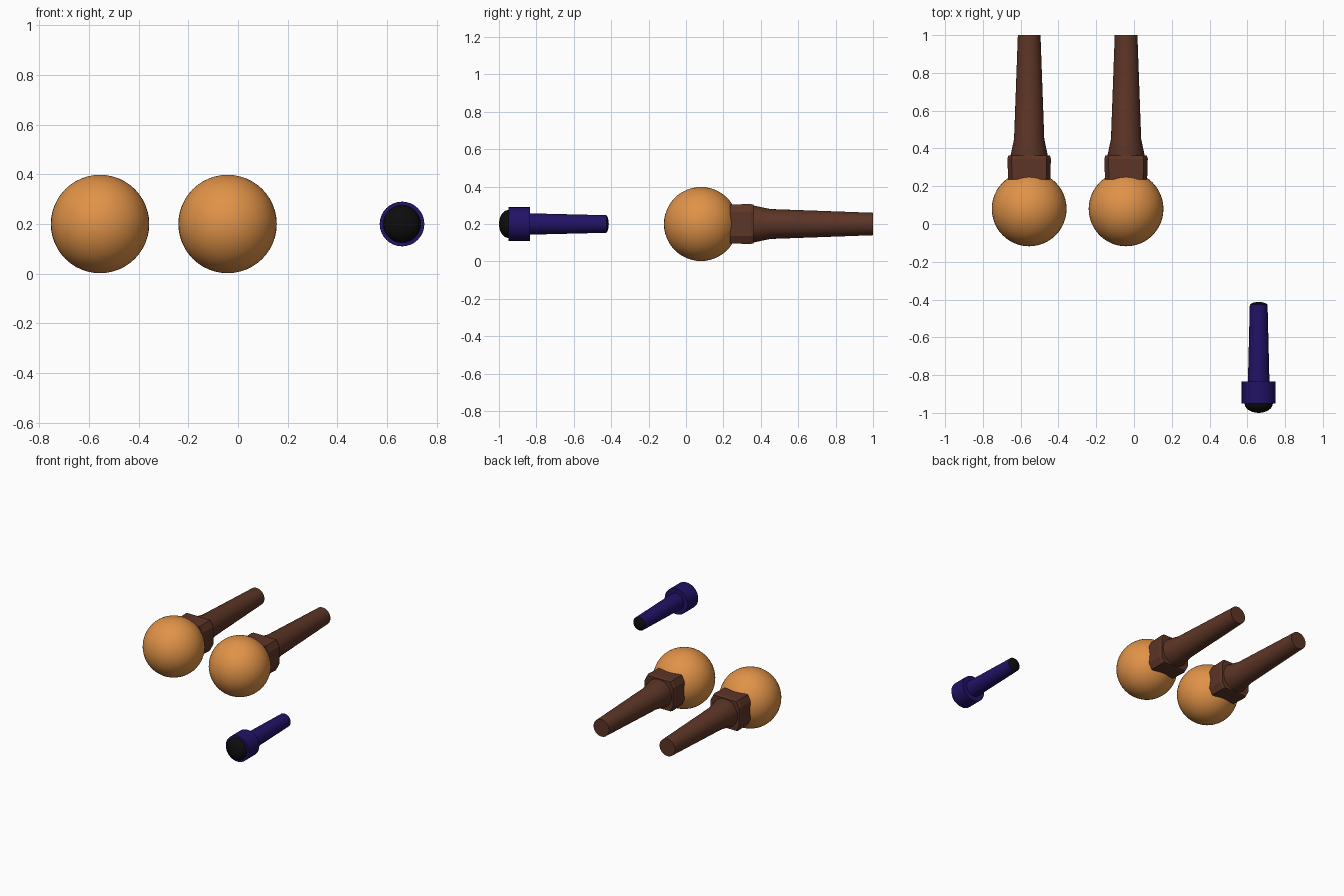
import bpy, bmesh, math

if "Cube" in bpy.data.objects:
    bpy.data.objects.remove(bpy.data.objects["Cube"])

def material(name, rgb):
    m = bpy.data.materials.new(name)
    m.diffuse_color = (*rgb, 1)
    m.use_nodes = True
    m.node_tree.nodes["Principled BSDF"].inputs["Base Color"].default_value = m.diffuse_color
    return m

orange = material("orange", (0.75, 0.29, 0.065))
brown = material("brown", (0.11, 0.036, 0.02))
blue = material("blue", (0.016, 0.006, 0.13))
black = material("black", (0.004, 0.004, 0.004))

def finish(name, bm, mat, loc, angle=30):
    bmesh.ops.recalc_face_normals(bm, faces=bm.faces)
    me = bpy.data.meshes.new(name)
    bm.to_mesh(me)
    bm.free()
    ob = bpy.data.objects.new(name, me)
    ob.location = loc
    me.materials.append(mat)
    bpy.context.collection.objects.link(ob)
    bpy.ops.object.select_all(action='DESELECT')
    ob.select_set(True)
    bpy.context.view_layer.objects.active = ob
    bpy.ops.object.shade_smooth_by_angle(angle=math.radians(angle))
    return ob

def loft(name, sections, mat, loc, angle=30):
    """Skin a list of (y, [(x, z), ...]) rings and cap both ends."""
    bm = bmesh.new()
    rings = [[bm.verts.new((x, y, z)) for x, z in pts] for y, pts in sections]
    n = len(rings[0])
    for a, b in zip(rings, rings[1:]):
        for i in range(n):
            j = (i + 1) % n
            bm.faces.new((a[i], a[j], b[j], b[i]))
    bm.faces.new(rings[0])
    bm.faces.new(rings[-1])
    return finish(name, bm, mat, loc, angle)

def circle(r, n=32):
    return [(r * math.cos(2 * math.pi * i / n), r * math.sin(2 * math.pi * i / n)) for i in range(n)]

def lathe(name, profile, mat, loc):
    return loft(name, [(y, circle(r)) for y, r in profile], mat, loc)

def dome(base, tip, r, steps=6):
    return [(base + (tip - base) * math.sin(t), r * math.cos(t))
            for t in (math.radians(88) * i / steps for i in range(steps + 1))]

def chamfered(s):
    q = [(0.115, -0.065), (0.115, 0.065), (0.093, 0.107), (-0.093, 0.107)]
    return [(x * s, z * s) for x, z in q + [(-0.115, 0.065), (-0.115, -0.065), (-0.093, -0.107), (0.093, -0.107)]]

# Two shakers: ball, faceted collar, tapered handle
for side, x in (("left", -0.555), ("right", -0.042)):
    bm = bmesh.new()
    bmesh.ops.create_uvsphere(bm, u_segments=48, v_segments=24, radius=0.198)
    finish(side + "_ball", bm, orange, (x, 0.08, 0.2))
    loft(side + "_collar", [(0.235, chamfered(0.97)), (0.345, chamfered(1.0)), (0.362, chamfered(0.96))],
         brown, (x, 0, 0.2), 10)
    lathe(side + "_handle", [(0.25, 0.08), (0.355, 0.1), (0.45, 0.08), (1.0, 0.06)], brown, (x, 0, 0.2))

# Small torch: head, tapered body, lens and rear button
T = (0.66, 0, 0.2)
lathe("torch_body", [(-0.95, 0.09), (-0.835, 0.09), (-0.835, 0.057), (-0.425, 0.047)], blue, T)
lathe("torch_lens", dome(-0.95, -1.0, 0.075), black, T)
lathe("torch_button", dome(-0.43, -0.413, 0.046), black, T)
